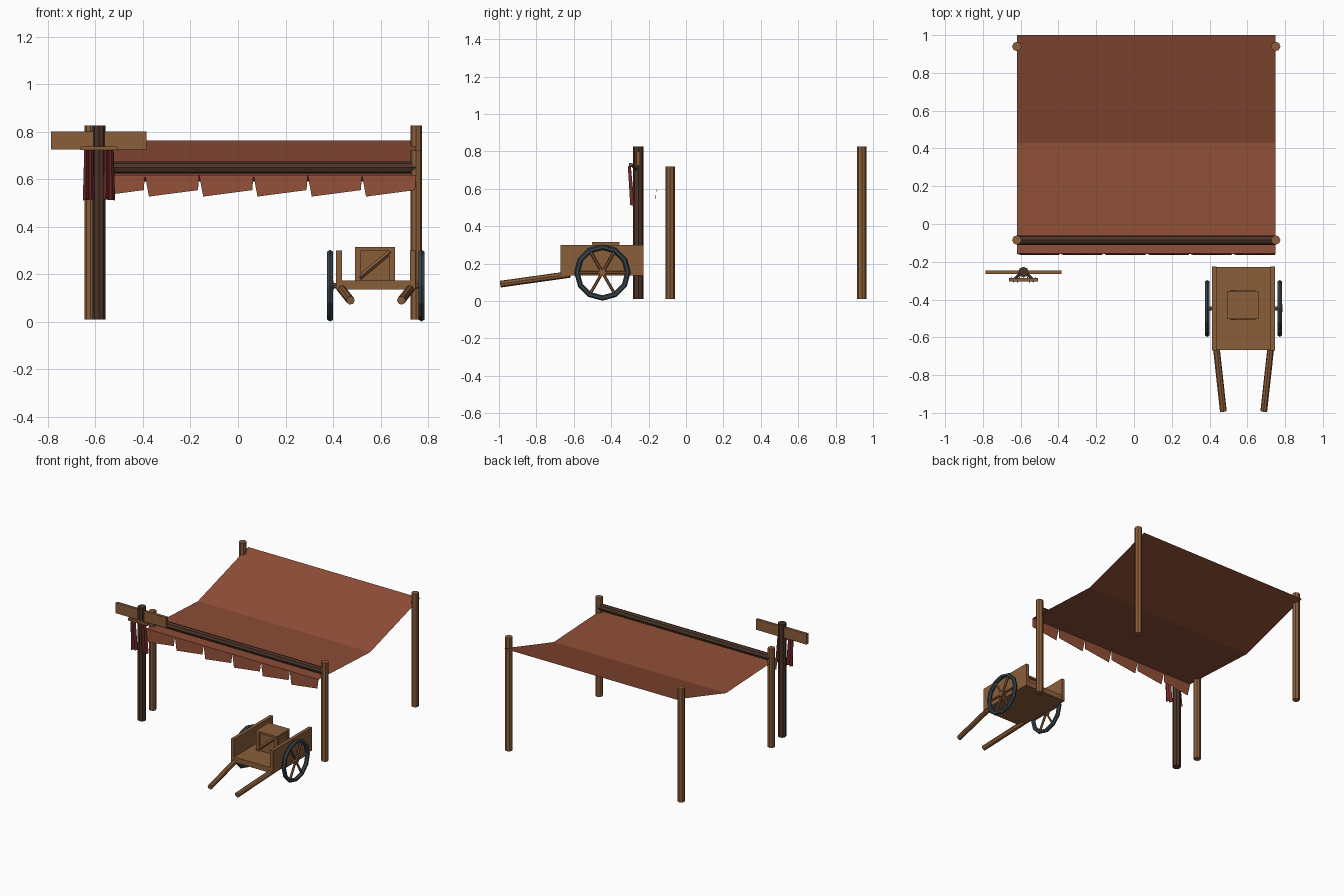
import bpy
import bmesh
import math
from mathutils import Vector

cube = bpy.data.objects.get("Cube")
if cube:
    bpy.data.objects.remove(cube, do_unlink=True)


def material(name, rgb):
    m = bpy.data.materials.new(name)
    m.use_nodes = True
    m.diffuse_color = (*rgb, 1)
    bsdf = next(n for n in m.node_tree.nodes if n.type == 'BSDF_PRINCIPLED')
    bsdf.inputs["Base Color"].default_value = (*rgb, 1)
    return m


WOOD = material("warm wood", (0.26, 0.113, 0.044))
DARK = material("dark wood", (0.07, 0.035, 0.02))
CLOTH = material("rust cloth", (0.275, 0.076, 0.038))
RED = material("deep red cloth", (0.19, 0.025, 0.025))
IRON = material("slate iron", (0.038, 0.058, 0.07))


def finish(name, bm, mat):
    mesh = bpy.data.meshes.new(name)
    bm.to_mesh(mesh)
    bm.free()
    mesh.materials.append(mat)
    ob = bpy.data.objects.new(name, mesh)
    bpy.context.collection.objects.link(ob)
    return ob


def box(name, lo, hi, mat):
    """Box between two opposite corners."""
    bm = bmesh.new()
    bmesh.ops.create_cube(bm, size=1)
    for v in bm.verts:
        v.co = [lo[i] + (v.co[i] + 0.5) * (hi[i] - lo[i]) for i in range(3)]
    return finish(name, bm, mat)


def rod(name, a, b, r, mat, sides=8):
    """Faceted pole from a to b."""
    a, b = Vector(a), Vector(b)
    d = b - a
    bm = bmesh.new()
    bmesh.ops.create_cone(bm, cap_ends=True, segments=sides, radius1=r, radius2=r, depth=d.length)
    bmesh.ops.rotate(bm, verts=bm.verts, matrix=Vector((0, 0, 1)).rotation_difference(d).to_matrix())
    bmesh.ops.translate(bm, verts=bm.verts, vec=(a + b) / 2)
    return finish(name, bm, mat)


def strip(name, row_a, row_b, mat):
    """Thin sheet joining two rows of points."""
    bm = bmesh.new()
    va = [bm.verts.new(p) for p in row_a]
    vb = [bm.verts.new(p) for p in row_b]
    for i in range(len(va) - 1):
        bm.faces.new((va[i], vb[i], vb[i + 1], va[i + 1]))
    return finish(name, bm, mat)


# Canopy posts and front beam
X0, X1 = -0.62, 0.75
for side, x in (("right", X0), ("left", X1)):
    rod(f"front_post_{side}", (x, -0.085, 0.01), (x, -0.085, 0.72), 0.025, WOOD)
    rod(f"back_post_{side}", (x, 0.94, 0.01), (x, 0.94, 0.825), 0.025, WOOD)
rod("front_beam", (X0, -0.085, 0.649), (X1, -0.085, 0.649), 0.025, DARK)

# Sagging canopy sheet
profile = [(-0.157, 0.617), (0.43, 0.59), (1.0, 0.762)]
strip("canopy", [(X0, y, z) for y, z in profile], [(X1, y, z) for y, z in profile], CLOTH)

# Slanted valance flaps
flaps = 6
step = (X1 - X0) / flaps
for i in range(flaps):
    a = X0 + i * step
    b = a + step
    strip(f"valance_flap_{i + 1}", [(a, -0.157, 0.617), (b, -0.157, 0.617)],
          [(a + 0.017, -0.163, 0.527), (b - 0.005, -0.163, 0.554)], CLOTH)

# Sign post with board
px, py = -0.585, -0.255
rod("sign_post", (px, py, 0.01), (px, py, 0.825), 0.028, DARK)
box("sign_board", (-0.787, py - 0.01, 0.725), (-0.385, py + 0.01, 0.80), WOOD)

# Hanging rail, its braces and folded cloths
box("hanging_rail", (px - 0.078, -0.305, 0.722), (px + 0.078, -0.287, 0.738), WOOD)
for side, s in (("right", -1), ("left", 1)):
    rod(f"rail_brace_{side}", (px + s * 0.015, -0.26, 0.70), (px + s * 0.05, -0.294, 0.728), 0.008, DARK, 6)
    top, low = [], []
    for k in range(5):
        fold = 0.008 * (-1) ** k
        top.append((px + s * (0.022 + 0.01 * k), -0.303 + fold, 0.722))
        low.append((px + s * (0.018 + 0.0125 * k), -0.287 + 1.4 * fold, 0.515 - 0.001 * k))
    strip(f"hanging_cloth_{side}", top, low, RED)

# Cart bed and sides
cx, wy, wz = 0.58, -0.447, 0.152
box("cart_bed", (0.415, -0.668, 0.135), (0.745, -0.228, 0.173), WOOD)
box("cart_side_right", (0.413, -0.67, 0.135), (0.437, -0.226, 0.30), WOOD)
box("cart_side_left", (0.723, -0.67, 0.135), (0.747, -0.226, 0.30), WOOD)
rod("axle", (0.39, wy, wz), (0.77, wy, wz), 0.011, WOOD)

for side, s in (("right", -1), ("left", 1)):
    # Handle
    rod(f"cart_handle_{side}", (cx + s * 0.148, -0.62, 0.142), (cx + s * 0.107, -0.992, 0.09), 0.018, WOOD)
    # Wheel
    wx = cx + s * 0.192
    bpy.ops.mesh.primitive_torus_add(location=(wx, wy, wz), rotation=(0, math.pi / 2, 0),
                                     major_segments=12, minor_segments=6,
                                     major_radius=0.136, minor_radius=0.0145)
    rim = bpy.context.object
    rim.name = f"wheel_rim_{side}"
    rim.data.materials.append(IRON)
    for k in range(3):
        t = k * math.pi / 3
        d = Vector((0, math.cos(t), math.sin(t))) * 0.134
        c = Vector((wx, wy, wz))
        rod(f"wheel_spokes_{side}_{k + 1}", c - d, c + d, 0.008, WOOD, 6)
    rod(f"wheel_hub_{side}", (wx - 0.013, wy, wz), (wx + 0.013, wy, wz), 0.02, WOOD)

# Crate with corner frame and diagonal brace
x0, x1, y0, y1, z0, z1 = 0.493, 0.66, -0.503, -0.355, 0.173, 0.315
box("crate_core", (x0 + 0.008, y0 + 0.012, z0), (x1 - 0.008, y1 - 0.012, z1 - 0.01), WOOD)
box("crate_lid", (x0, y0, z1 - 0.014), (x1, y1, z1), WOOD)
for xa in (x0, x1 - 0.024):
    for ya in (y0 + 0.002, y1 - 0.022):
        box("crate_corner", (xa, ya, z0), (xa + 0.024, ya + 0.02, z1 - 0.014), WOOD)
for y in (y0 + 0.008, y1 - 0.008):
    rod("crate_brace", (x0 + 0.018, y, z0 + 0.012), (x1 - 0.018, y, z1 - 0.02), 0.01, WOOD, 4)
